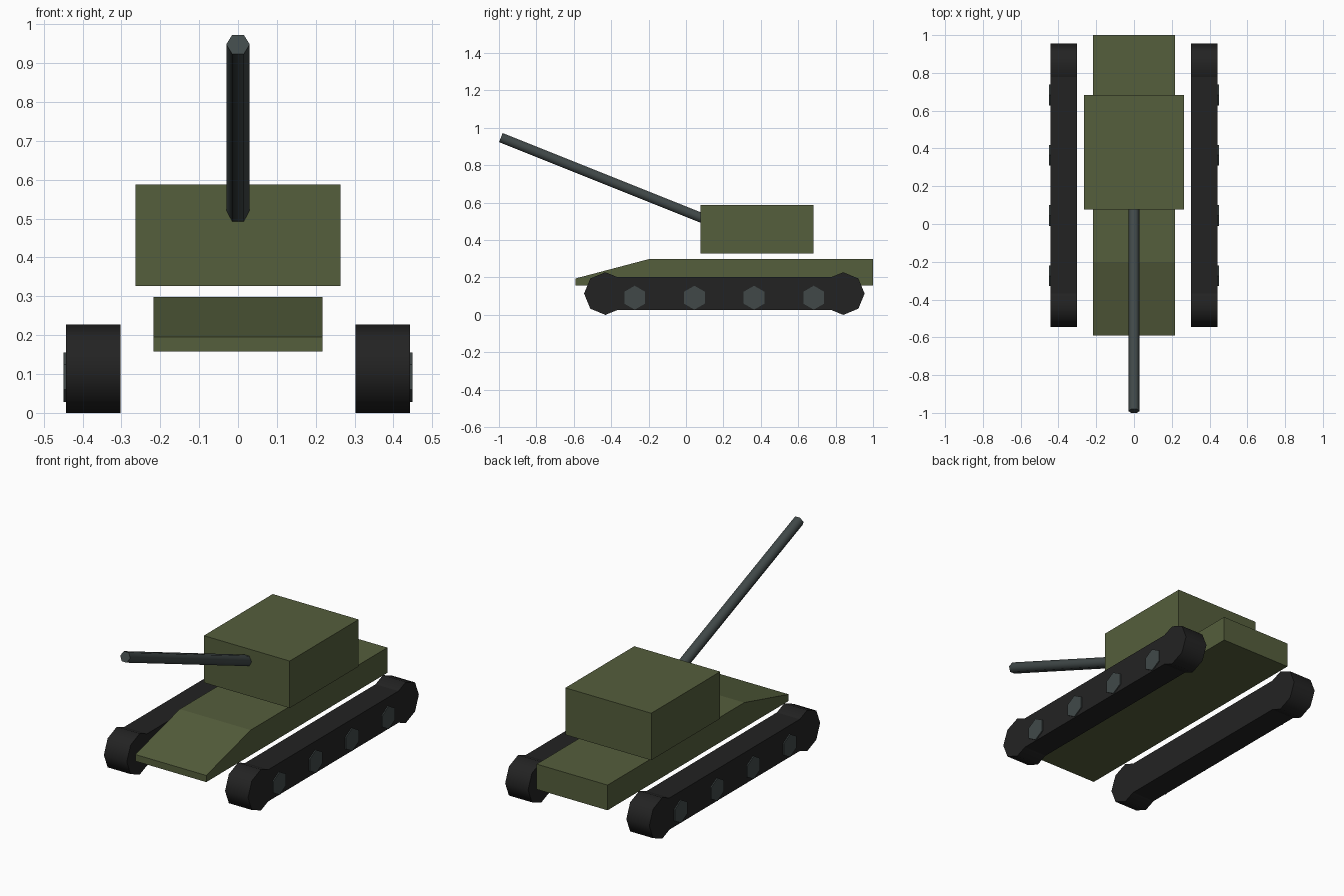
import bpy, bmesh
from math import sin, cos, pi
from mathutils import Vector

cube = bpy.data.objects.get("Cube")
if cube:
    bpy.data.objects.remove(cube, do_unlink=True)


def material(name, rgb):
    m = bpy.data.materials.new(name)
    m.use_nodes = True
    m.diffuse_color = (*rgb, 1)
    bsdf = next(n for n in m.node_tree.nodes if n.type == 'BSDF_PRINCIPLED')
    bsdf.inputs["Base Color"].default_value = (*rgb, 1)
    return m


olive = material("olive green", (0.09, 0.112, 0.045))
rubber = material("track black", (0.0165, 0.0165, 0.0165))
steel = material("dark steel", (0.052, 0.066, 0.066))


def prism(name, ring, sweep, mat, is_smooth=lambda f: False):
    """Sweep a closed ring of points along a vector into a capped solid."""
    bm = bmesh.new()
    base = [bm.verts.new(p) for p in ring]
    end = [bm.verts.new(p + sweep) for p in ring]
    bm.faces.new(base)
    bm.faces.new(end)
    for i in range(len(ring)):
        j = (i + 1) % len(ring)
        bm.faces.new((base[i], base[j], end[j], end[i]))
    bmesh.ops.recalc_face_normals(bm, faces=bm.faces)
    for f in bm.faces:
        f.smooth = is_smooth(f)
    mesh = bpy.data.meshes.new(name)
    bm.to_mesh(mesh)
    bm.free()
    mesh.materials.append(mat)
    ob = bpy.data.objects.new(name, mesh)
    bpy.context.collection.objects.link(ob)
    return ob


def side_ring(x, points):
    return [Vector((x, y, z)) for y, z in points]


def across(width):
    return Vector((width, 0, 0))


# Hull with a sloped nose
hull = [(-0.59, 0.158), (-0.59, 0.195), (-0.2, 0.298), (1, 0.298), (1, 0.158)]
prism("hull", side_ring(-0.218, hull), across(0.436), olive)

# Box turret, floating just above the hull
turret = [(0.077, 0.327), (0.077, 0.588), (0.682, 0.588), (0.682, 0.327)]
prism("turret", side_ring(-0.264, turret), across(0.528), olive)

# Six-sided gun barrel, raised toward the front
tip, root = Vector((0, -0.99, 0.948)), Vector((0, 0.14, 0.496))
aim = (tip - root).normalized()
u = Vector((1, 0, 0))
v = aim.cross(u)
ring = [root + 0.0302 * (u * cos(i * pi / 3) + v * sin(i * pi / 3)) for i in range(6)]
prism("gun_barrel", ring, tip - root, steel, lambda f: len(f.verts) == 4)

# Track outline: eight-sided drums at both ends joined by a flat belt
R, MID, FRONT, REAR = 0.114, 0.114, -0.431, 0.841
drum = [(0.064, 0.088)]
drum += [(R * cos(a * pi / 4), R * sin(a * pi / 4)) for a in range(2, 7)]
drum += [(0.064, -0.088)]
outline = [(FRONT + y, MID + z) for y, z in drum]
outline += [(REAR - y, MID + z) for y, z in reversed(drum)]


def drum_face(f):
    return abs(f.normal.x) < 0.5 and abs(f.normal.z) < 0.99


for side, s in (("left", 1), ("right", -1)):
    prism(side + "_track", side_ring(s * 0.302, outline), across(s * 0.141), rubber, drum_face)
    # Six-sided road wheels standing slightly proud of the outer face
    for n in range(4):
        y = -0.274 + n * 0.319
        hexagon = [(y + 0.064 * sin(i * pi / 3), 0.092 + 0.064 * cos(i * pi / 3))
                   for i in range(6)]
        prism(f"{side}_road_wheel_{n + 1}", side_ring(s * 0.43, hexagon), across(s * 0.019), steel)
